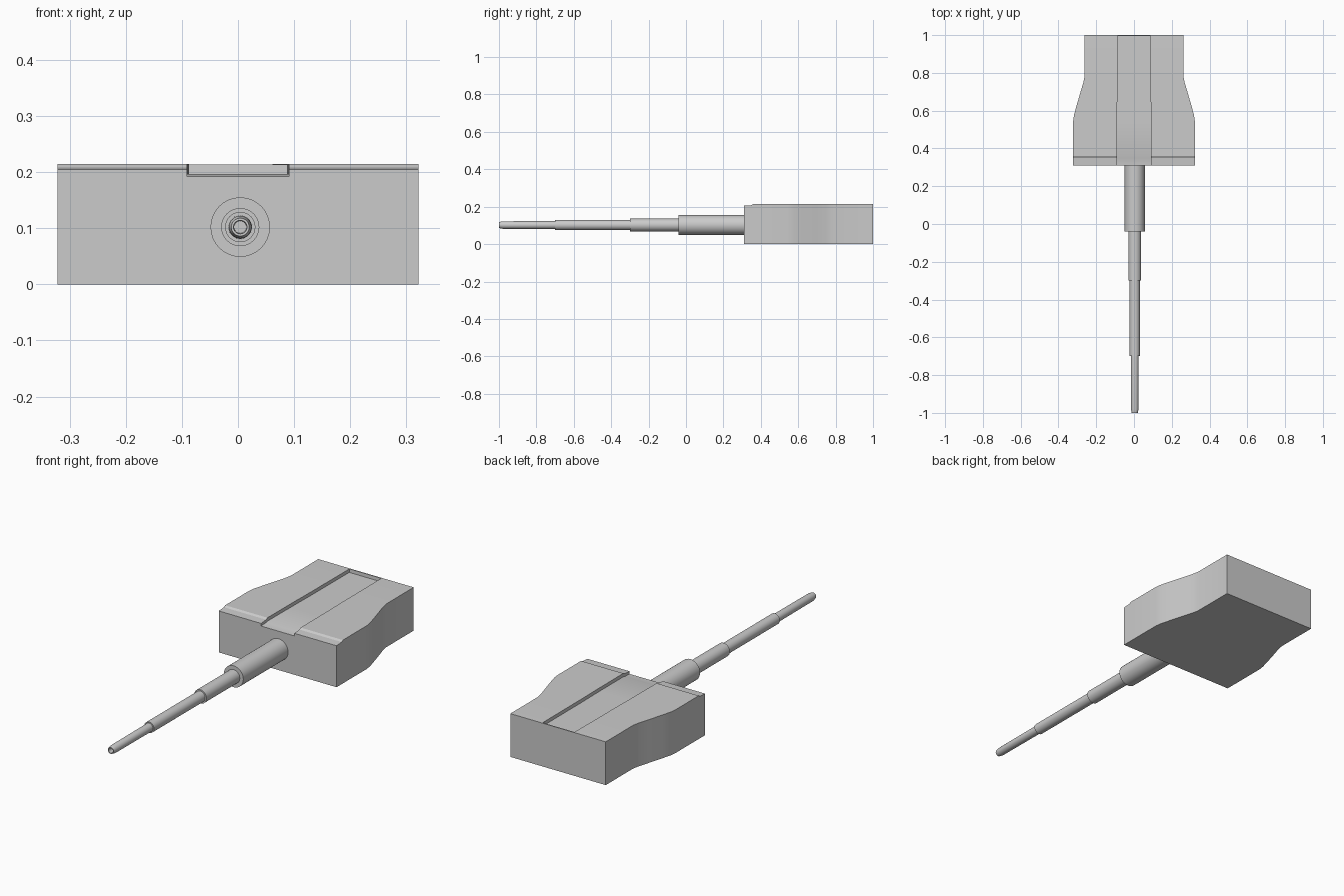
import bpy, bmesh, math

if "Cube" in bpy.data.objects:
    bpy.data.objects.remove(bpy.data.objects["Cube"])


def finish(name, bm, angle):
    bmesh.ops.remove_doubles(bm, verts=bm.verts[:], dist=0.0002)
    bmesh.ops.recalc_face_normals(bm, faces=bm.faces[:])
    mesh = bpy.data.meshes.new(name)
    bm.to_mesh(mesh)
    bm.free()
    obj = bpy.data.objects.new(name, mesh)
    bpy.context.collection.objects.link(obj)
    bpy.ops.object.select_all(action='DESELECT')
    obj.select_set(True)
    bpy.context.view_layer.objects.active = obj
    bpy.ops.object.shade_smooth_by_angle(angle=math.radians(angle))
    return obj


def bridge(bm, a, b):
    for i in range(len(a)):
        j = (i + 1) % len(a)
        bm.faces.new((a[i], a[j], b[j], b[i]))


def handle(name, stations):
    """Loft a grooved block along y: (y, half width, top, groove floor, groove half width)."""
    bm = bmesh.new()
    rings = []
    for y, w, t, f, g in stations:
        outline = [(-w, 0), (w, 0), (w, t), (g, t), (g, f), (-g, f), (-g, t), (-w, t)]
        rings.append([bm.verts.new((x, y, z)) for x, z in outline])
    for a, b in zip(rings, rings[1:]):
        bridge(bm, a, b)
    bm.faces.new(rings[0])
    bm.faces.new(rings[-1])
    return finish(name, bm, 20)


def turned(name, profile, x=0.004, z=0.102, sides=32):
    """Revolve (y, radius) points around the shaft axis and cap both ends."""
    bm = bmesh.new()
    rings = []
    for y, r in profile:
        angles = [2 * math.pi * i / sides for i in range(sides)]
        rings.append([bm.verts.new((x + r * math.cos(a), y, z + r * math.sin(a))) for a in angles])
    for a, b in zip(rings, rings[1:]):
        bridge(bm, a, b)
    bm.faces.new(rings[0])
    bm.faces.new(rings[-1])
    return finish(name, bm, 30)


# Contoured handle with a lowered front lip and a shallow top groove closed at the back
handle("handle_body", [
    (0.310, 0.322, 0.205, 0.192, 0.091),
    (0.350, 0.322, 0.208, 0.194, 0.091),
    (0.360, 0.322, 0.214, 0.197, 0.091),
    (0.545, 0.322, 0.214, 0.197, 0.090),
    (0.575, 0.318, 0.214, 0.197, 0.090),
    (0.620, 0.306, 0.214, 0.197, 0.089),
    (0.700, 0.283, 0.214, 0.197, 0.088),
    (0.750, 0.268, 0.214, 0.197, 0.088),
    (0.785, 0.261, 0.214, 0.197, 0.088),
    (0.994, 0.261, 0.214, 0.197, 0.087),
    (0.995, 0.261, 0.214, 0.2139, 0.087),
    (1.000, 0.261, 0.214, 0.2139, 0.087),
])

# Telescoping shaft sections, thickest at the handle
turned("shaft_base", [(-0.04, 0.053), (0.32, 0.053)])
turned("shaft_second", [(-0.30, 0.034), (-0.03, 0.034)])
turned("shaft_third", [(-0.70, 0.027), (-0.29, 0.027)])

# Thin end section with a tapered tip and a small recess
turned("shaft_tip", [(-0.975, 0.011), (-1.0, 0.012), (-1.0, 0.016),
                     (-0.98, 0.020), (-0.69, 0.021)])
